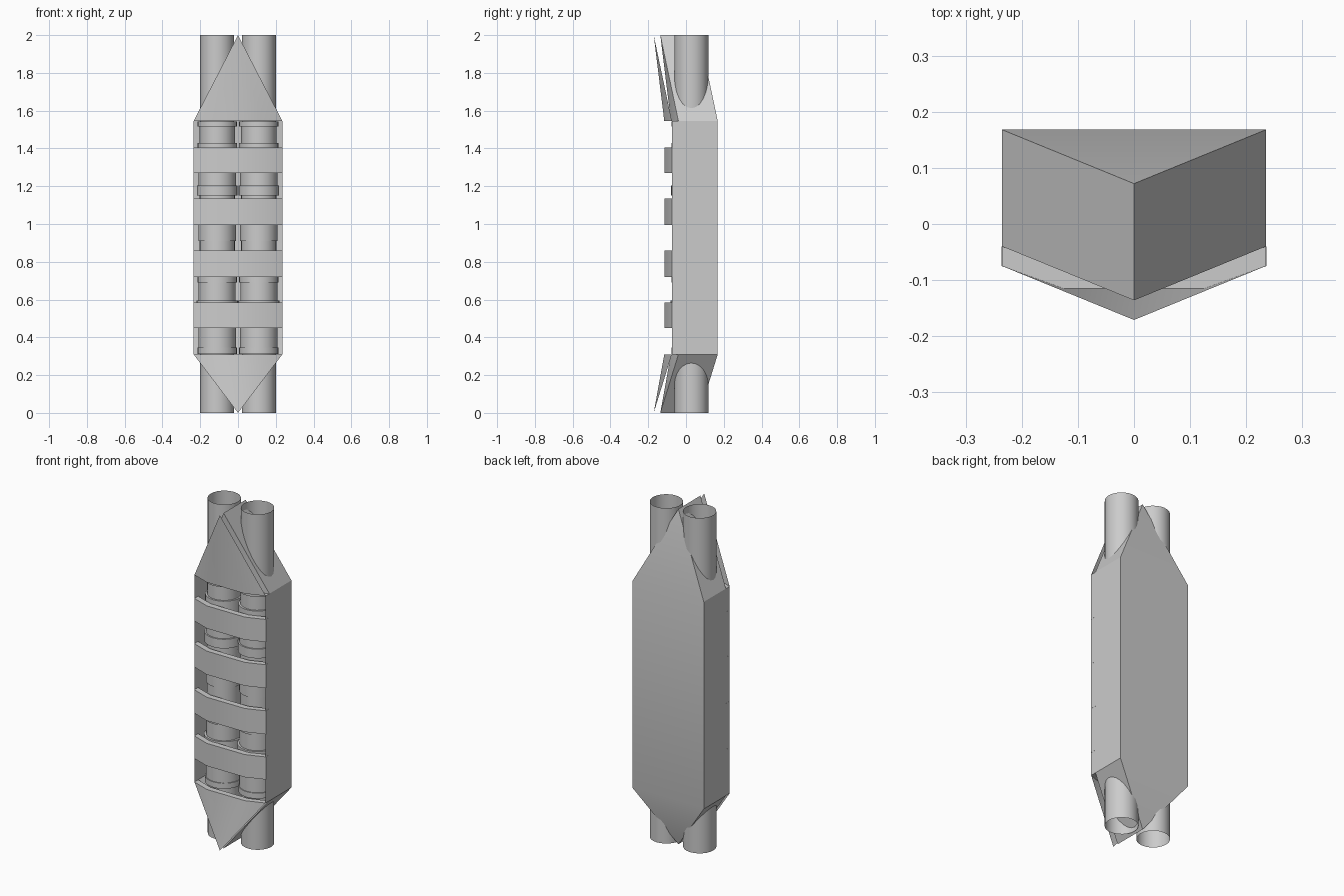
import bpy, bmesh, math

if "Cube" in bpy.data.objects:
    bpy.data.objects.remove(bpy.data.objects["Cube"], do_unlink=True)

grey = bpy.data.materials.new("plain_grey")
grey.use_nodes = True
GREY = (0.6, 0.6, 0.6, 1)
grey.diffuse_color = GREY
grey.node_tree.nodes["Principled BSDF"].inputs["Base Color"].default_value = GREY

HALF, BACK, FRONT, LIP = 0.235, 0.168, -0.075, -0.04   # body width and depths
LEAN = -0.096                                          # forward lean of both tips
LOW, HIGH, TOP = 0.31, 1.545, 2.0
OUTER = [(-HALF, FRONT), (-0.125, -0.115), (0.125, -0.115), (HALF, FRONT)]
INNER = [(x, y + 0.035) for x, y in OUTER]


def finish(name, bm, recalc=False):
    if recalc:
        bmesh.ops.recalc_face_normals(bm, faces=bm.faces)
    mesh = bpy.data.meshes.new(name)
    bm.to_mesh(mesh)
    bm.free()
    mesh.materials.append(grey)
    obj = bpy.data.objects.new(name, mesh)
    bpy.context.collection.objects.link(obj)
    bpy.ops.object.select_all(action="DESELECT")
    obj.select_set(True)
    bpy.context.view_layer.objects.active = obj
    bpy.ops.object.shade_smooth_by_angle(angle=math.radians(25))
    return obj


def face(bm, *points):
    return bm.faces.new([bm.verts.new(p) for p in points])


# Open-fronted casing: back panel, side walls and sloping ends
bm = bmesh.new()
face(bm, (HALF, BACK, LOW), (-HALF, BACK, LOW), (-HALF, BACK, HIGH), (HALF, BACK, HIGH))
for s in (-1, 1):
    x = s * HALF
    wall = face(bm, (x, FRONT, LOW), (x, BACK, LOW), (x, BACK, HIGH), (x, FRONT, HIGH))
    if s < 0:
        wall.normal_flip()
for z, tip in ((LOW, 0), (HIGH, TOP)):
    up = tip > z
    back = face(bm, (HALF, BACK, z), (-HALF, BACK, z), (0, BACK + LEAN, tip))
    if not up:
        back.normal_flip()
    for s in (-1, 1):
        slope = face(bm, (s * HALF, LIP, z), (s * HALF, BACK, z),
                     (0, BACK + LEAN, tip), (0, LIP + LEAN, tip))
        if (s > 0) != up:
            slope.normal_flip()
bmesh.ops.remove_doubles(bm, verts=bm.verts, dist=0.0005)
finish("casing", bm)


# Pointed front plates: outer and inner skins joined by a lip, sides left open
def end_plate(name, z, tip):
    bm = bmesh.new()
    up = tip > z
    out_tip, in_tip = (0, FRONT + LEAN, tip), (0, LIP + LEAN, tip)
    for i in range(3):
        a, b = [(*p, z) for p in OUTER[i:i + 2]]
        c, d = [(*p, z) for p in INNER[i:i + 2]]
        for f in (face(bm, a, b, out_tip), face(bm, d, c, in_tip), face(bm, b, a, c, d)):
            if not up:
                f.normal_flip()
    bmesh.ops.remove_doubles(bm, verts=bm.verts, dist=0.0005)
    finish(name, bm)


end_plate("top_front_plate", HIGH, TOP)
end_plate("bottom_front_plate", LOW, 0)

# Bowed straps across the open front
for i, (z0, z1) in enumerate(((0.45, 0.585), (0.72, 0.86), (0.995, 1.135), (1.27, 1.405))):
    bm = bmesh.new()
    outline = [(x * 1.003, y) for x, y in OUTER + INNER[::-1]]
    base = face(bm, *[(x, y, z0) for x, y in outline])
    top = bmesh.ops.extrude_face_region(bm, geom=[base], use_keep_orig=True)
    moved = [v for v in top["geom"] if isinstance(v, bmesh.types.BMVert)]
    bmesh.ops.translate(bm, verts=moved, vec=(0, 0, z1 - z0))
    finish(f"strap_{i + 1}", bm, recalc=True)

# Open-ended stepped tubes: (radius, height where that radius stops)
STEPS = [(0.09, 0.312), (0.105, 0.345), (0.1, 0.45), (0.11, 0.595), (0.098, 0.69),
         (0.105, 0.73), (0.094, 0.91), (0.1, 1.0), (0.094, 1.15), (0.108, 1.205),
         (0.1, 1.27), (0.104, 1.43), (0.093, 1.515), (0.105, 1.543), (0.09, TOP)]
SIDES = 24
for name, cx in (("left_tube", 0.11), ("right_tube", -0.11)):
    bm = bmesh.new()
    rings, z = [], 0
    for r, end in STEPS:
        for h in (z, end):
            rings.append([bm.verts.new((cx + r * math.cos(t), 0.028 + r * math.sin(t), h))
                          for t in (math.tau * k / SIDES for k in range(SIDES))])
        z = end
    for lower, upper in zip(rings, rings[1:]):
        for k in range(SIDES):
            n = (k + 1) % SIDES
            bm.faces.new((lower[k], lower[n], upper[n], upper[k]))
    finish(name, bm)
